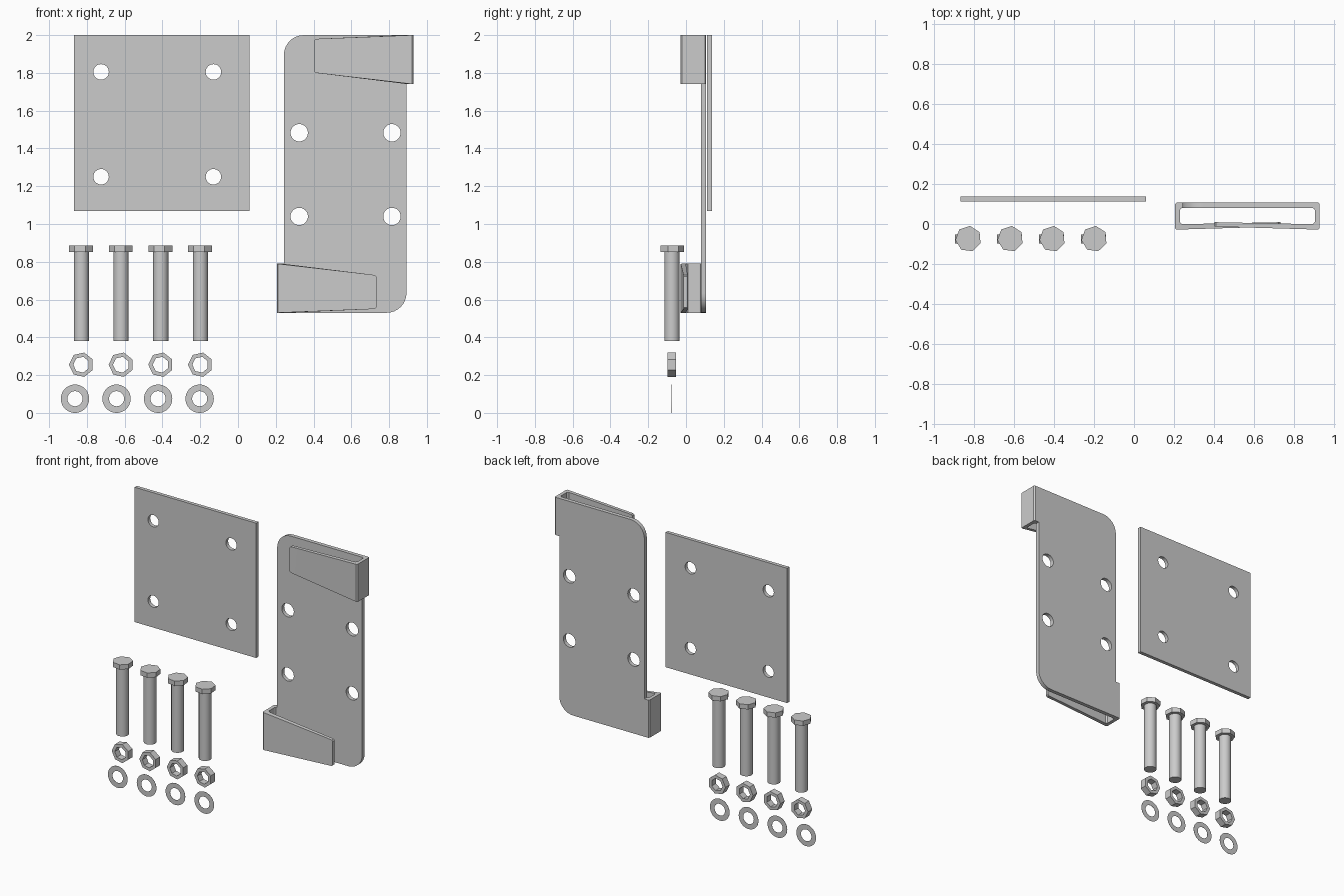
import bpy, bmesh
from math import pi, sin, cos, radians

if "Cube" in bpy.data.objects:
    bpy.data.objects.remove(bpy.data.objects["Cube"])


def finish(name, bm):
    bmesh.ops.remove_doubles(bm, verts=bm.verts, dist=1e-5)
    bmesh.ops.recalc_face_normals(bm, faces=bm.faces)
    me = bpy.data.meshes.new(name)
    bm.to_mesh(me)
    bm.free()
    ob = bpy.data.objects.new(name, me)
    bpy.context.collection.objects.link(ob)
    bpy.ops.object.select_all(action='DESELECT')
    ob.select_set(True)
    bpy.context.view_layer.objects.active = ob
    bpy.ops.object.shade_smooth_by_angle(angle=radians(30))
    return ob


def ring(x, z, r, n=32, turn=0.0):
    return [(x + r * cos(turn + 2 * pi * i / n), z + r * sin(turn + 2 * pi * i / n)) for i in range(n)]


def arc(x, z, r, a0, a1, n=8):
    return [(x + r * cos(radians(a0 + (a1 - a0) * i / n)), z + r * sin(radians(a0 + (a1 - a0) * i / n)))
            for i in range(n + 1)]


def slab(name, loops, y0, y1):
    """Filled x-z outline (further loops are holes) extruded from y0 to y1."""
    cu = bpy.data.curves.new(name + "_outline", 'CURVE')
    cu.dimensions = '2D'
    cu.fill_mode = 'BOTH'
    cu.extrude = (y1 - y0) / 2
    for loop in loops:
        sp = cu.splines.new('POLY')
        sp.points.add(len(loop) - 1)
        for p, (x, z) in zip(sp.points, loop):
            p.co = (x, z, 0, 1)
        sp.use_cyclic_u = True
    tmp = bpy.data.objects.new(name + "_outline", cu)
    bpy.context.collection.objects.link(tmp)
    me = bpy.data.meshes.new_from_object(tmp.evaluated_get(bpy.context.evaluated_depsgraph_get()))
    bm = bmesh.new()
    bm.from_mesh(me)
    for v in bm.verts:
        x, z, d = v.co
        v.co = (x, (y0 + y1) / 2 - d, z)
    bpy.data.objects.remove(tmp)
    bpy.data.curves.remove(cu)
    bpy.data.meshes.remove(me)
    return finish(name, bm)


# square backing plate with four holes
slab("backing_plate",
     [[(-0.868, 1.07), (0.06, 1.07), (0.06, 2.0), (-0.868, 2.0)]]
     + [ring(x, z, 0.041) for x in (-0.725, -0.13) for z in (1.25, 1.805)], 0.112, 0.137)

# bracket plate, two opposite corners rounded
L, R, B, T, r = 0.243, 0.892, 0.53, 2.0, 0.105
CX, CZ = (L + R) / 2, (B + T) / 2
slab("bracket_plate",
     [[(L, B)] + arc(R - r, B + r, r, -90, 0) + [(R, T)] + arc(L + r, T - r, r, 90, 180)]
     + [ring(x, z, 0.046) for x in (0.324, 0.815) for z in (1.04, 1.483)], 0.08, 0.107)


# folded hooks: section columns (outer x, y, inner x, y, bottom z, top z)
HOOK = [
    (0.892, 0.107, 0.892, 0.080, 1.74, 2.0),
    (0.922, 0.107, 0.900, 0.078, 1.74, 2.0),
    (0.929, 0.100, 0.905, 0.070, 1.74, 2.0),
    (0.929, -0.021, 0.905, 0.010, 1.74, 2.0),
    (0.922, -0.028, 0.895, -0.001, 1.741, 2.0),
    (0.411, -0.013, 0.411, 0.009, 1.80, 1.98),
    (0.403, -0.013, 0.403, 0.009, 1.808, 1.972),
]


def hook(name, flip):
    bm = bmesh.new()
    rows = []
    for ox, oy, ix, iy, z0, z1 in HOOK:
        q = [(ox, oy, z0), (ox, oy, z1), (ix, iy, z1), (ix, iy, z0)]
        if flip:
            q = [(2 * CX - x, y, 2 * CZ - z) for x, y, z in q]
        rows.append([bm.verts.new(c) for c in q])
    for a, b in zip(rows, rows[1:]):
        for i in range(4):
            j = (i + 1) % 4
            bm.faces.new((a[i], a[j], b[j], b[i]))
    bm.faces.new(rows[0])
    bm.faces.new(rows[-1])
    finish(name, bm)


hook("upper_hook", False)
hook("lower_hook", True)

# bolts, nuts and washers
FY = -0.074


def prism(bm, x, z0, z1, rad, n, turn=0.0):
    lo, hi = [[bm.verts.new((px, py, z)) for px, py in ring(x, FY, rad, n, turn)] for z in (z0, z1)]
    bm.faces.new(lo)
    bm.faces.new(hi)
    for i in range(n):
        j = (i + 1) % n
        bm.faces.new((lo[i], lo[j], hi[j], hi[i]))


for k in range(4):
    x = -0.829 + 0.21 * k
    bm = bmesh.new()
    prism(bm, x, 0.38, 0.852, 0.04, 32)
    prism(bm, x, 0.8521, 0.885, 0.065, 7, radians(-20))
    finish(f"bolt_{k + 1}", bm)
    slab(f"nut_{k + 1}", [ring(x, 0.255, 0.066, 7, pi), ring(x, 0.255, 0.043, 7, pi)], -0.098, -0.052)
    wx = -0.863 + 0.22 * k
    slab(f"washer_{k + 1}", [ring(wx, 0.075, 0.075, 40), ring(wx, 0.075, 0.04, 40)], -0.0785, -0.0775)
